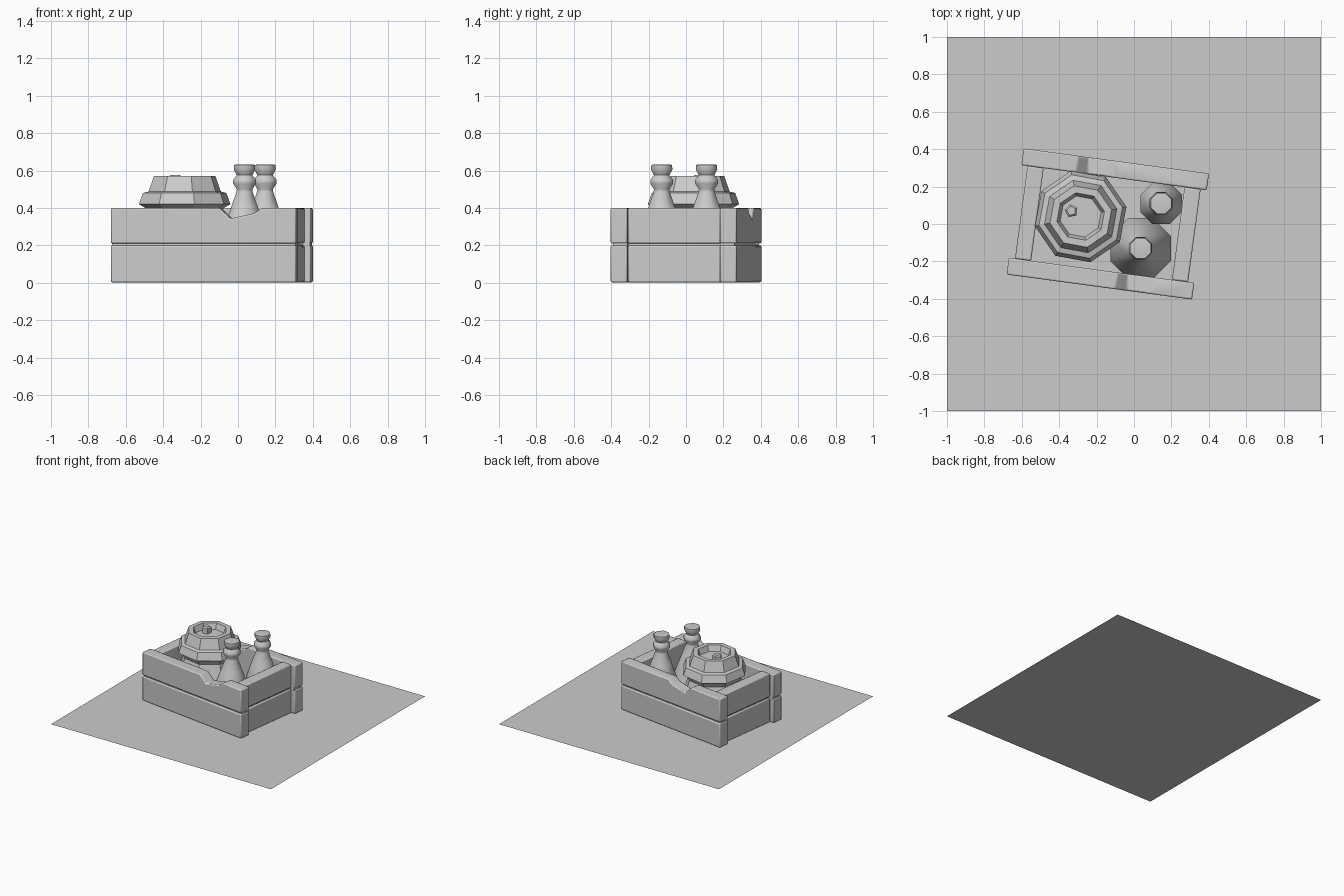
import bpy, bmesh, math
from mathutils import Matrix

if "Cube" in bpy.data.objects:
    bpy.data.objects.remove(bpy.data.objects["Cube"])

CRATE = Matrix.Translation((-0.14, 0, 0)) @ Matrix.Rotation(math.radians(-7.7), 4, 'Z')


def finish(name, bm, matrix=Matrix(), bevel=0.0, smooth=None):
    bmesh.ops.recalc_face_normals(bm, faces=bm.faces)
    me = bpy.data.meshes.new(name)
    bm.to_mesh(me)
    bm.free()
    ob = bpy.data.objects.new(name, me)
    bpy.context.collection.objects.link(ob)
    ob.matrix_world = matrix
    if bevel:
        mod = ob.modifiers.new("bevel", 'BEVEL')
        mod.width = bevel
        mod.segments = 2
        mod.limit_method = 'ANGLE'
    if smooth:
        bpy.context.view_layer.objects.active = ob
        ob.select_set(True)
        bpy.ops.object.shade_smooth_by_angle(angle=math.radians(smooth))
        ob.select_set(False)
    return ob


def board(name, outline, y0, y1, turn=0.0, bevel=0.008):
    """Extrude an x-z outline from y0 to y1, inside the turned crate frame."""
    bm = bmesh.new()
    face = bm.faces.new([bm.verts.new((x, y0, z)) for x, z in outline])
    ext = bmesh.ops.extrude_face_region(bm, geom=[face])
    for v in ext['geom']:
        if isinstance(v, bmesh.types.BMVert):
            v.co.y = y1
    return finish(name, bm, CRATE @ Matrix.Rotation(turn, 4, 'Z'), bevel, 35)


def rect(hx, z0, z1):
    return [(-hx, z0), (hx, z0), (hx, z1), (-hx, z1)]


def lathe(name, profile, centre, sides, turn, smooth=None):
    """Spin an (r, z) profile into a low-sided solid with capped ends."""
    bm = bmesh.new()
    rings = []
    for r, z in profile:
        rings.append([bm.verts.new((r * math.cos(turn + 2 * math.pi * i / sides),
                                    r * math.sin(turn + 2 * math.pi * i / sides), z))
                      for i in range(sides)])
    for a, b in zip(rings, rings[1:]):
        for i in range(sides):
            j = (i + 1) % sides
            bm.faces.new((a[i], a[j], b[j], b[i]))
    bm.faces.new(rings[0])
    bm.faces.new(rings[-1])
    return finish(name, bm, Matrix.Translation((*centre, 0)), 0, smooth)


# ground sheet
bm = bmesh.new()
bmesh.ops.create_grid(bm, x_segments=1, y_segments=1, size=1)
finish("ground_sheet", bm)

# long walls: lower plank, chipped upper plank, recessed filler in the seam
for side, sign, chip in (("front", -1, 0.146), ("back", 1, -0.145)):
    y0, y1 = sign * 0.25, sign * 0.34
    top = [(-0.5, 0.21), (0.5, 0.21), (0.5, 0.4), (chip + 0.17, 0.4),
           (chip + 0.13, 0.372), (chip, 0.343), (chip - 0.06, 0.4), (-0.5, 0.4)]
    board(side + "_lower_plank", rect(0.5, 0.002, 0.2), y0, y1)
    board(side + "_upper_plank", top, y0, y1)
    board(side + "_seam", rect(0.495, 0.19, 0.22), y0, sign * 0.328, 0, 0)

# short walls, set in between the long ones
for side, turn in (("right", math.pi / 2), ("left", -math.pi / 2)):
    board(side + "_lower_plank", rect(0.25, 0.002, 0.2), -0.467, -0.38, turn)
    board(side + "_upper_plank", rect(0.25, 0.21, 0.4), -0.467, -0.38, turn)
    board(side + "_seam", rect(0.25, 0.19, 0.22), -0.455, -0.382, turn, 0)

# crate floor
board("crate_floor", rect(0.385, 0.005, 0.03), -0.255, 0.255, 0, 0)

# octagonal pot with stepped lid, dished top and a small knob
lathe("pot", [(0.17, 0.03), (0.235, 0.16), (0.235, 0.26), (0.2, 0.37), (0.215, 0.4),
              (0.25, 0.42), (0.228, 0.48), (0.198, 0.487), (0.168, 0.57),
              (0.13, 0.57), (0.112, 0.525)],
      (-0.285, 0.04), 8, math.radians(12))
lathe("pot_knob", [(0.036, 0.52), (0.036, 0.568), (0.025, 0.577)],
      (-0.335, 0.07), 5, 0.5)

# stoppered flasks
neck = [(0.079, 0.4), (0.047, 0.485), (0.045, 0.5), (0.066, 0.53), (0.066, 0.55),
        (0.045, 0.575), (0.062, 0.605), (0.06, 0.63), (0.045, 0.632)]
lathe("large_flask", [(0.15, 0.03), (0.175, 0.06), (0.175, 0.14)] + neck,
      (0.035, -0.13), 8, math.radians(22.5), 50)
lathe("small_flask", [(0.105, 0.03), (0.12, 0.06), (0.12, 0.28)] + neck,
      (0.145, 0.11), 8, math.radians(22.5), 50)
